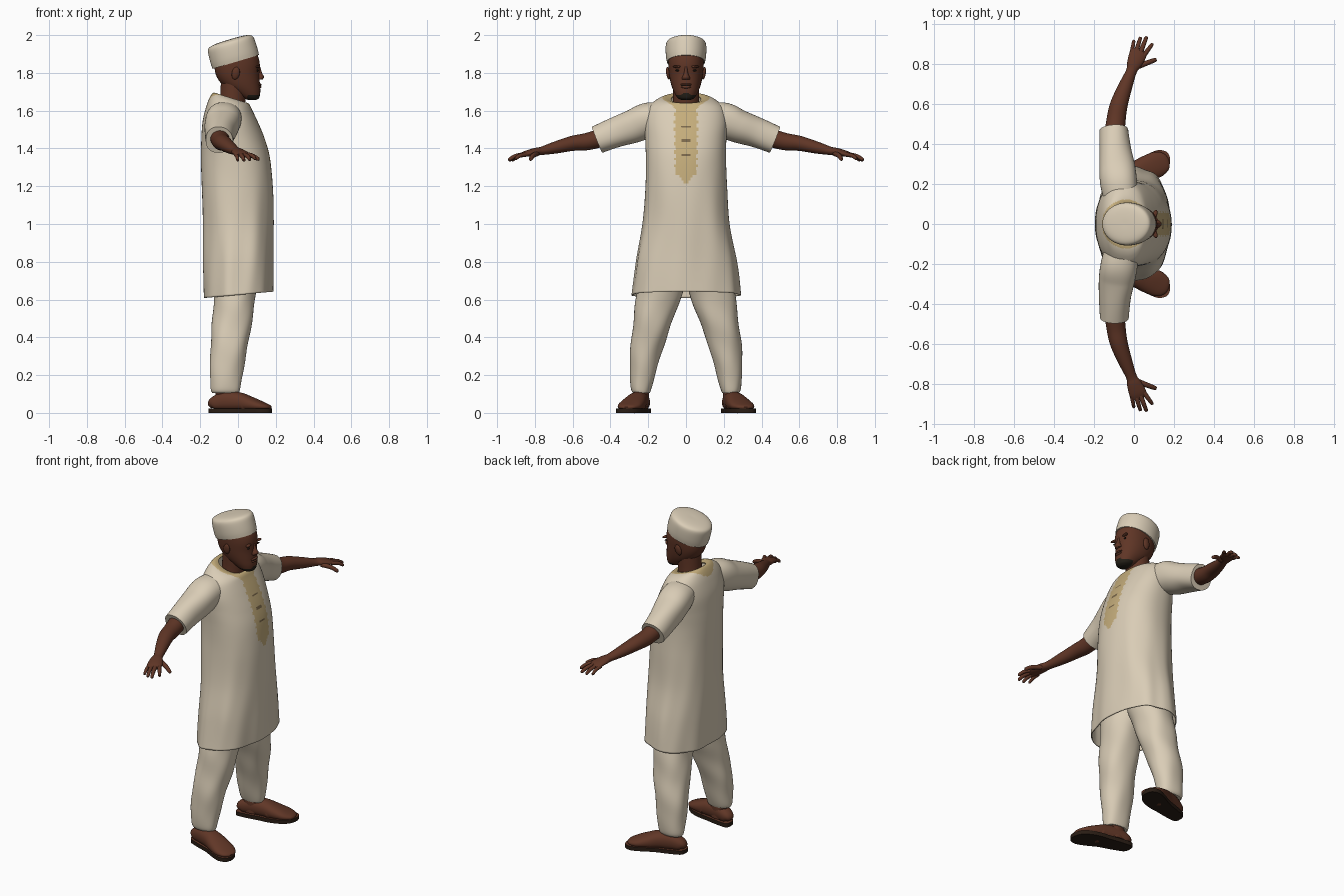
import bpy, bmesh, math
from mathutils import Vector, Matrix, Euler


def material(name, rgb):
    m = bpy.data.materials.new(name)
    m.diffuse_color = (*rgb, 1)
    return m


CREAM = material("cream_cloth", (0.70, 0.61, 0.47))
GOLD = material("gold_embroidery", (0.56, 0.42, 0.20))
THREAD = material("dark_thread", (0.20, 0.14, 0.07))
SKIN = material("brown_skin", (0.115, 0.036, 0.019))
LEATHER = material("sandal_leather", (0.12, 0.038, 0.020))
SOLE = material("dark_sole", (0.022, 0.012, 0.007))
BEARD = material("beard_black", (0.018, 0.014, 0.009))


def finish(name, bm, mats, rule=None, angle=50):
    bmesh.ops.recalc_face_normals(bm, faces=bm.faces)
    me = bpy.data.meshes.new(name)
    bm.to_mesh(me)
    bm.free()
    for m in mats:
        me.materials.append(m)
    if rule:
        for p in me.polygons:
            p.material_index = rule(p.center, p.normal)
    ob = bpy.data.objects.new(name, me)
    bpy.context.collection.objects.link(ob)
    bpy.context.view_layer.objects.active = ob
    ob.select_set(True)
    bpy.ops.object.shade_smooth_by_angle(angle=math.radians(angle))
    ob.select_set(False)
    return ob


def spline(keys, sub):
    """Catmull-Rom interpolation of equal-length tuples."""
    out, n = [], len(keys)
    for i in range(n - 1):
        a, b, c, d = (keys[max(0, min(n - 1, k))] for k in (i - 1, i, i + 1, i + 2))
        for s in range(sub):
            t = s / sub
            out.append([0.5 * (2 * q + (r - p) * t + (2 * p - 5 * q + 4 * r - w) * t * t
                               + (3 * q - p - 3 * r + w) * t ** 3)
                        for p, q, r, w in zip(a, b, c, d)])
    return out + [list(keys[-1])]


def loft(name, rings, seg, mats, expo=2.0, caps=(True, True), fold=None, rule=None):
    """Skin rings given as (centre, u radius vector, v radius vector)."""
    bm = bmesh.new()
    loops = []
    for c, u, v in rings:
        loop = []
        for i in range(seg):
            a = 2 * math.pi * i / seg
            ca, sa = math.cos(a), math.sin(a)
            off = (u * math.copysign(abs(ca) ** (2 / expo), ca)
                   + v * math.copysign(abs(sa) ** (2 / expo), sa))
            if fold:
                off *= 1 + fold(a, c.z)
            loop.append(bm.verts.new(c + off))
        loops.append(loop)
    for p, q in zip(loops, loops[1:]):
        for i in range(seg):
            j = (i + 1) % seg
            bm.faces.new((p[i], p[j], q[j], q[i]))
    if caps[0]:
        bm.faces.new(loops[0])
    if caps[1]:
        bm.faces.new(loops[-1])
    return finish(name, bm, mats, rule)


def stack(keys, sub, s=1):
    """Level rings from (z, x_back, x_front, y_min, y_max, tilt)."""
    return [(Vector(((a + b) / 2, s * (c + d) / 2, z)),
             Vector(((b - a) / 2, 0, t * (b - a) / 2)), Vector((0, (d - c) / 2, 0)))
            for z, a, b, c, d, t in spline(keys, sub)]


def tube(keys, sub, s=1):
    """Rings across a path from (x, y, z, width, thickness)."""
    pts = spline(keys, sub)
    pos = [Vector((k[0], s * k[1], k[2])) for k in pts]
    rings = []
    for i, k in enumerate(pts):
        t = (pos[min(i + 1, len(pos) - 1)] - pos[max(i - 1, 0)]).normalized()
        u = Vector((0, 0, 1)).cross(t).normalized()
        rings.append((pos[i], u * k[3], t.cross(u) * k[4]))
    return rings


def blob(name, loc, size, mat, rot=(0, 0, 0)):
    bm = bmesh.new()
    bmesh.ops.create_uvsphere(bm, u_segments=20, v_segments=12, radius=1, matrix=Matrix.LocRotScale(
        Vector(loc), Euler(rot), Vector(size)))
    return finish(name, bm, [mat])


# Tunic with gold collar and pointed placket
def trim(c, n):
    if c.z > 1.59 and math.hypot(c.x + 0.04, c.y) < 0.122:
        return 1
    if c.x > 0 and c.z > 1.215:
        edge = min(0.058 + 0.006 * math.sin(c.z * 160), (c.z - 1.21) * 0.9)
        if abs(c.y) < edge:
            slit = abs(c.y) < 0.006 and 1.3 < c.z < 1.52
            knot = abs(c.y) < 0.028 and 1.36 < c.z < 1.54 and (c.z - 1.36) % 0.075 < 0.011
            return 2 if slit or knot else 1
    return 0


def cloth(a, z):
    low = max(0, min(1, (1.3 - z) / 0.5))
    return (0.014 * low * math.sin(7 * a + 2.5 * z) + 0.008 * low * math.sin(11 * a - 5 * z)
            + 0.006 * math.sin(3 * a + 13 * z) * min(1, max(0, (1.6 - z) * 5)))


body = [(z, a, b, -w, w, t) for z, a, b, w, t in (
    (0.625, -0.183, 0.183, 0.288, 0.09), (0.80, -0.185, 0.185, 0.266, 0.04),
    (1.00, -0.188, 0.187, 0.230, 0), (1.20, -0.192, 0.184, 0.216, 0),
    (1.35, -0.195, 0.170, 0.212, 0), (1.45, -0.194, 0.142, 0.215, 0),
    (1.54, -0.188, 0.105, 0.220, 0), (1.61, -0.170, 0.075, 0.205, -0.05),
    (1.65, -0.150, 0.062, 0.165, -0.18), (1.668, -0.130, 0.05, 0.12, -0.3),
    (1.662, -0.112, 0.036, 0.078, -0.35))]
tunic = loft("tunic", stack(body, 11), 144, [CREAM, GOLD, THREAD], 2.25, (False, False), cloth, trim)
shell = tunic.modifiers.new("cloth_thickness", 'SOLIDIFY')
shell.thickness = 0.006

# Neck and head, with a dark chin beard
loft("neck", stack([(1.58, -0.10, 0.03, -0.075, 0.075, 0), (1.66, -0.095, 0.04, -0.068, 0.068, 0),
                    (1.76, -0.09, 0.05, -0.07, 0.07, 0)], 4), 32, [SKIN])
skull = [(z, a, b, -w, w, t) for z, a, b, w, t in (
    (1.656, 0.055, 0.095, 0.022, 0), (1.668, 0.025, 0.112, 0.045, 0),
    (1.70, -0.03, 0.118, 0.064, 0), (1.74, -0.085, 0.116, 0.079, 0),
    (1.79, -0.117, 0.113, 0.089, 0), (1.85, -0.125, 0.115, 0.094, 0),
    (1.90, -0.12, 0.10, 0.090, 0), (1.94, -0.09, 0.06, 0.065, 0))]
loft("head", stack(skull, 6), 48, [SKIN, BEARD], 2.15,
     rule=lambda c, n: int(c.x > 0.05 and c.z < 1.682 + 0.012 * (abs(c.y) < 0.02)))
loft("nose", stack([(1.765, 0.09, 0.130, -0.021, 0.021, 0), (1.778, 0.09, 0.138, -0.020, 0.020, 0),
                    (1.80, 0.09, 0.127, -0.011, 0.011, 0), (1.835, 0.09, 0.117, -0.008, 0.008, 0)], 4),
     20, [SKIN])
blob("upper_lip", (0.113, 0, 1.738), (0.012, 0.030, 0.007), SKIN)
blob("lower_lip", (0.112, 0, 1.725), (0.012, 0.026, 0.008), SKIN)
blob("mouth_line", (0.119, 0, 1.7315), (0.004, 0.024, 0.0018), BEARD)

# Round cap, tilted back
tilt = 0.29
cap = []
for h, r, w in ((0, 0.128, 0.101), (0.03, 0.130, 0.106), (0.075, 0.129, 0.108), (0.105, 0.125, 0.105),
                (0.118, 0.112, 0.094), (0.125, 0.085, 0.07), (0.128, 0.04, 0.033), (0.128, 0.005, 0.004)):
    cap.append((-0.012 - h * 0.26, 1.858 + h * 0.93, r, w))
loft("cap", [(Vector((x, 0, z)), Vector((r * math.cos(tilt), 0, r * math.sin(tilt))), Vector((0, w, 0)))
             for x, z, r, w in spline(cap, 3)], 48, [CREAM])

for side, s in (("left", 1), ("right", -1)):
    # Ears, brows and eyes
    blob(side + "_ear", (-0.012, s * 0.094, 1.798), (0.021, 0.011, 0.034), SKIN, (s * -0.15, 0.2, 0))
    blob(side + "_brow", (0.103, s * 0.042, 1.833), (0.012, 0.030, 0.007), SKIN, (0, 0, s * -0.3))
    blob(side + "_eye", (0.102, s * 0.041, 1.813), (0.005, 0.017, 0.005), BEARD, (0, 0, s * -0.3))

    # Short sleeve
    loft(side + "_sleeve", tube([
        (-0.060, 0.10, 1.575, 0.080, 0.070), (-0.075, 0.20, 1.552, 0.092, 0.092),
        (-0.085, 0.28, 1.518, 0.090, 0.088), (-0.095, 0.37, 1.485, 0.080, 0.080),
        (-0.100, 0.47, 1.445, 0.072, 0.074)], 8, s), 40, [CREAM], 2.2,
        fold=lambda a, z: 0.02 * math.sin(3 * a + 45 * z))

    # Arm with palm
    loft(side + "_arm", tube([
        (-0.100, 0.42, 1.465, 0.052, 0.050), (-0.090, 0.52, 1.437, 0.048, 0.046),
        (-0.075, 0.60, 1.427, 0.044, 0.040), (-0.043, 0.69, 1.405, 0.035, 0.032),
        (-0.013, 0.765, 1.387, 0.027, 0.022), (0.000, 0.80, 1.382, 0.036, 0.020),
        (0.018, 0.845, 1.372, 0.043, 0.016), (0.028, 0.872, 1.364, 0.036, 0.010)], 5, s), 28, [SKIN])

    # Fingers and thumb as (base, tip)
    for name, b, t, r in (("little_finger", (-0.012, 0.855, 1.366), (0.000, 0.922, 1.336), 0.0095),
                          ("ring_finger", (0.010, 0.860, 1.368), (0.033, 0.937, 1.336), 0.0105),
                          ("middle_finger", (0.032, 0.858, 1.368), (0.064, 0.940, 1.340), 0.011),
                          ("index_finger", (0.050, 0.845, 1.368), (0.094, 0.905, 1.345), 0.0105),
                          ("thumb", (0.020, 0.790, 1.372), (0.113, 0.825, 1.342), 0.0125)):
        b, t = Vector(b), Vector(t)
        m = b.lerp(t, 0.55) + Vector((0, 0, 0.007))
        e = b.lerp(t, 0.93)
        loft(side + "_" + name, tube([(*b, r * 1.15, r * 1.1), (*m, r, r), (*e, r * 0.8, r * 0.8),
                                      (*t, r * 0.3, r * 0.3)], 4, s), 14, [SKIN])

    # Trouser leg
    loft(side + "_trouser_leg", stack([
        (0.105, -0.135, 0.005, 0.192, 0.280, 0), (0.14, -0.146, 0.015, 0.180, 0.292, 0),
        (0.30, -0.148, 0.040, 0.135, 0.298, 0), (0.45, -0.138, 0.070, 0.085, 0.282, 0),
        (0.62, -0.128, 0.092, 0.022, 0.262, 0), (0.72, -0.130, 0.100, -0.010, 0.245, 0),
        (0.85, -0.130, 0.100, -0.010, 0.220, 0)], 8, s), 40, [CREAM], 2.2,
        fold=lambda a, z: 0.018 * math.sin(2 * a + 30 * z) + 0.012 * math.sin(5 * a - 17 * z))

    # Ankle and foot
    loft(side + "_ankle", stack([(0.03, -0.125, -0.01, 0.195, 0.27, 0),
                                 (0.15, -0.115, -0.015, 0.198, 0.268, 0)], 3, s), 24, [SKIN])
    # Sandal: dark sole under a leather upper, toes turned out
    loft(side + "_sandal_upper", tube([
        (-0.148, 0.222, 0.032, 0.015, 0.012), (-0.130, 0.226, 0.048, 0.036, 0.034),
        (-0.070, 0.240, 0.062, 0.046, 0.050), (0.000, 0.258, 0.060, 0.053, 0.050),
        (0.060, 0.278, 0.048, 0.063, 0.040), (0.120, 0.300, 0.036, 0.064, 0.026),
        (0.160, 0.312, 0.030, 0.044, 0.014), (0.174, 0.316, 0.026, 0.016, 0.006)], 5, s), 28,
        [LEATHER], 2.3)
    outline = spline([(-0.155, 0.220, 0.012), (-0.140, 0.223, 0.038), (-0.070, 0.240, 0.050),
                      (0.000, 0.258, 0.056), (0.060, 0.278, 0.068), (0.120, 0.300, 0.070),
                      (0.165, 0.313, 0.048), (0.181, 0.318, 0.012)], 4)
    bm = bmesh.new()
    rim = [(x, y + k * w) for x, y, w in outline for k in (1,)]
    rim += [(x, y - w) for x, y, w in reversed(outline)]
    base = bm.faces.new([bm.verts.new((x, s * y, 0)) for x, y in rim])
    top = bmesh.ops.extrude_face_region(bm, geom=[base])
    bmesh.ops.translate(bm, vec=(0, 0, 0.024), verts=[v for v in top["geom"]
                                                     if isinstance(v, bmesh.types.BMVert)])
    finish(side + "_sandal_sole", bm, [LEATHER, SOLE], lambda c, n: int(c.z < 0.02), 40)
    # Cross strap ridge over the instep
    loft(side + "_sandal_strap", [(Vector((x, s * y, 0.045)), Vector((0.012, s * -0.058, 0)),
                                   Vector((0, 0, h)))
                                  for x, y, h in ((0.030, 0.268, 0.045), (0.048, 0.274, 0.047),
                                                  (0.066, 0.280, 0.041))], 24, [LEATHER])
